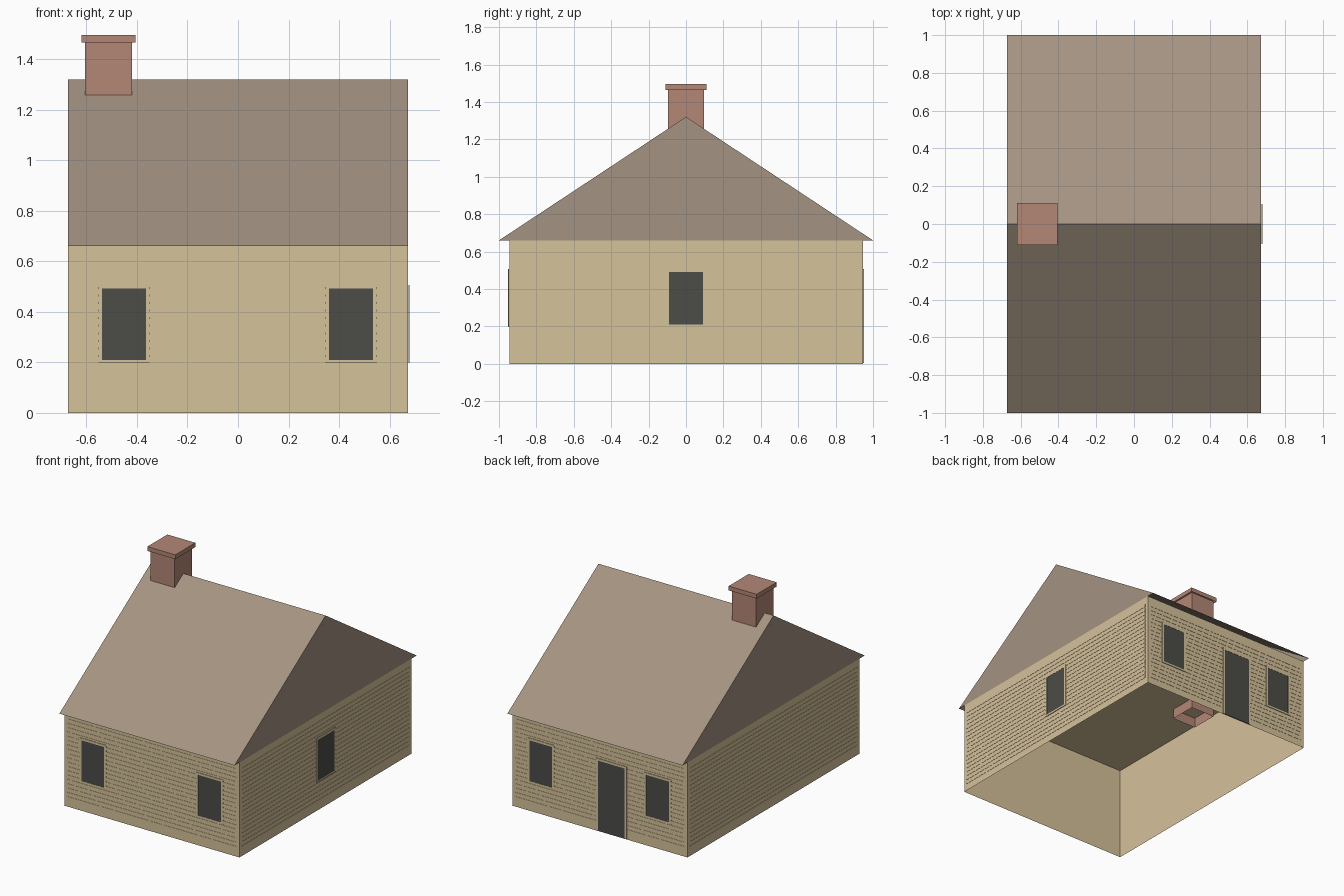
import bpy, bmesh, math
from mathutils import Matrix, Vector

cube = bpy.data.objects.get("Cube")
if cube:
    bpy.data.objects.remove(cube, do_unlink=True)


def material(name, rgb):
    linear = [((c / 255 + 0.055) / 1.055) ** 2.4 for c in rgb]
    m = bpy.data.materials.new(name)
    m.use_nodes = True
    m.diffuse_color = (*linear, 1)
    m.node_tree.nodes["Principled BSDF"].inputs["Base Color"].default_value = (*linear, 1)
    return m


TAN = material("tan siding", (213, 194, 155))
ROOF = material("brown roof", (164, 147, 130))
BRICK = material("red brick", (180, 135, 119))
GLASS = material("dark glass", (76, 77, 72))

HALF_X, HALF_Y, EAVE, RIDGE = 0.673, 0.945, 0.66, 1.32


def finish(name, bm, mat, matrix=None):
    mesh = bpy.data.meshes.new(name)
    bm.to_mesh(mesh)
    bm.free()
    mesh.materials.append(mat)
    obj = bpy.data.objects.new(name, mesh)
    if matrix:
        obj.matrix_world = matrix
    bpy.context.collection.objects.link(obj)


def add_box(bm, lo, hi, open_bottom=False):
    lo, hi = Vector(lo), Vector(hi)
    place = Matrix.Translation((lo + hi) / 2) @ Matrix.Diagonal((*(hi - lo), 1))
    verts = bmesh.ops.create_cube(bm, size=1, matrix=place)["verts"]
    if open_bottom:
        faces = {f for v in verts for f in v.link_faces}
        bottom = min(faces, key=lambda f: f.calc_center_median().z)
        bmesh.ops.delete(bm, geom=[bottom], context="FACES_ONLY")


def box(name, lo, hi, mat, open_bottom=False, matrix=None):
    bm = bmesh.new()
    add_box(bm, lo, hi, open_bottom)
    finish(name, bm, mat, matrix)


# Wall shell, open underneath
box("walls", (-HALF_X, -HALF_Y, 0), (HALF_X, HALF_Y, EAVE), TAN, True)

# Gabled roof, open underneath
bm = bmesh.new()
left, right = [[bm.verts.new((x, y, z)) for y, z in ((-1, EAVE), (0, RIDGE), (1, EAVE))]
               for x in (-HALF_X, HALF_X)]
bm.faces.new(left)
bm.faces.new(right)
for i in range(2):
    bm.faces.new((left[i], left[i + 1], right[i + 1], right[i]))
bmesh.ops.recalc_face_normals(bm, faces=bm.faces)
finish("roof", bm, ROOF)

# Chimney shaft and cap
box("chimney_shaft", (-0.605, -0.095, 0.59), (-0.42, 0.095, 1.47), BRICK, True)
box("chimney_cap", (-0.62, -0.11, 1.465), (-0.405, 0.11, 1.495), BRICK, True)


# Each wall is built facing -y at the origin, then turned into place
def wall_matrix(degrees, distance):
    return Matrix.Rotation(math.radians(degrees), 4, "Z") @ Matrix.Translation((0, -distance, 0))


def siding(name, half_width, matrix):
    """Stacked boards with narrow gaps, just proud of the wall."""
    bm = bmesh.new()
    for i in range(19):
        z = 0.06 + i * 0.03
        add_box(bm, (-half_width, -0.0025, z - 0.011), (half_width, -0.0008, z + 0.011))
    finish(name, bm, TAN, matrix)


def opening(name, x0, x1, z0, z1, matrix, sill=0.012):
    """Frame bars around a flat dark pane."""
    t, front, back = 0.015, -0.006, -0.001
    bm = bmesh.new()
    add_box(bm, (x0, front, z0), (x0 + t, back, z1))
    add_box(bm, (x1 - t, front, z0), (x1, back, z1))
    add_box(bm, (x0 + t, front, z1 - t), (x1 - t, back, z1))
    if sill:
        add_box(bm, (x0 + t, front, z0), (x1 - t, back, z0 + sill))
    finish(name + "_frame", bm, TAN, matrix)
    box(name + "_pane", (x0 + t, -0.0045, z0 + sill), (x1 - t, back, z1 - t), GLASS, matrix=matrix)


FRONT, BACK = wall_matrix(0, HALF_Y), wall_matrix(180, HALF_Y)
LEFT, RIGHT = wall_matrix(90, HALF_X), wall_matrix(-90, HALF_X)

# Siding boards
siding("front_siding", 0.648, FRONT)
siding("back_siding", 0.648, BACK)
siding("left_siding", 0.92, LEFT)
siding("right_siding", 0.92, RIGHT)

# Windows and back door
for side, matrix in (("front", FRONT), ("back", BACK)):
    opening(side + "_window_a", -0.553, -0.35, 0.198, 0.507, matrix)
    opening(side + "_window_b", 0.345, 0.55, 0.198, 0.507, matrix)
opening("left_window", -0.105, 0.105, 0.198, 0.507, LEFT)
opening("back_door", -0.026, 0.21, 0.004, 0.507, BACK, sill=0)
